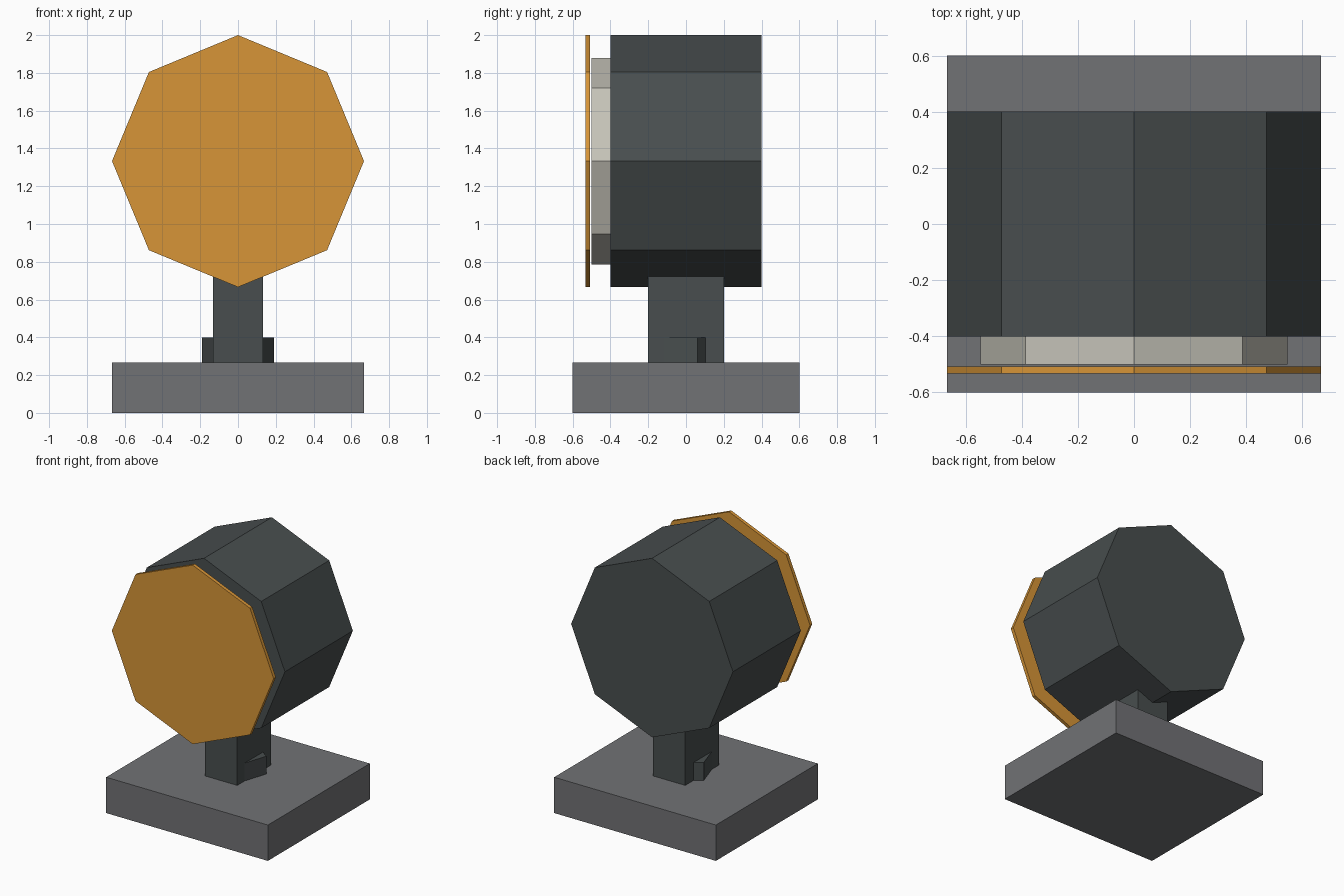
import bpy, bmesh, math
from mathutils import Matrix

if "Cube" in bpy.data.objects:
    bpy.data.objects.remove(bpy.data.objects["Cube"])


def material(name, rgb):
    m = bpy.data.materials.new(name)
    m.diffuse_color = (*rgb, 1)
    m.use_nodes = True
    m.node_tree.nodes["Principled BSDF"].inputs["Base Color"].default_value = m.diffuse_color
    return m


DARK = material("dark slate", (0.065, 0.076, 0.077))
GREY = material("mid grey", (0.165, 0.168, 0.178))
AMBER = material("amber", (0.68, 0.30, 0.038))
PALE = material("pale grey", (0.56, 0.545, 0.48))


def add_object(name, bm, mat):
    bmesh.ops.recalc_face_normals(bm, faces=bm.faces)
    me = bpy.data.meshes.new(name)
    bm.to_mesh(me)
    bm.free()
    me.materials.append(mat)
    bpy.context.collection.objects.link(bpy.data.objects.new(name, me))


def box(name, size, z0, mat):
    bm = bmesh.new()
    move = Matrix.Translation((0, 0, z0 + size[2] / 2))
    bmesh.ops.create_cube(bm, size=1, matrix=move @ Matrix.Diagonal((*size, 1)))
    add_object(name, bm, mat)


def prism(name, sides, radius, start, end, mat, centre_z=None):
    """Flat-sided drum: upright, or facing the front when centre_z is given."""
    bm = bmesh.new()
    ring = []
    for i in range(sides):
        a = math.pi / 2 + math.tau * i / sides
        u, v = radius * math.cos(a), radius * math.sin(a)
        ring.append(bm.verts.new((u, v, start) if centre_z is None
                                 else (u, start, centre_z + v)))
    face = bm.faces.new(ring)
    d = end - start
    new = bmesh.ops.extrude_face_region(bm, geom=[face])["geom"]
    bmesh.ops.translate(bm, verts=[g for g in new if isinstance(g, bmesh.types.BMVert)],
                        vec=(0, 0, d) if centre_z is None else (0, d, 0))
    add_object(name, bm, mat)


# Stand
box("base", (1.333, 1.2, 0.267), 0, GREY)
box("post", (0.267, 0.4, 0.6), 0.267, DARK)
prism("post_collar", 5, 0.2, 0.267, 0.4, DARK)

# Lamp head
prism("housing", 8, 0.667, -0.4, 0.4, DARK, 1.333)
prism("lens_ring", 8, 0.547, -0.5, -0.4, PALE, 1.333)
prism("front_plate", 8, 0.667, -0.533, -0.507, AMBER, 1.333)
